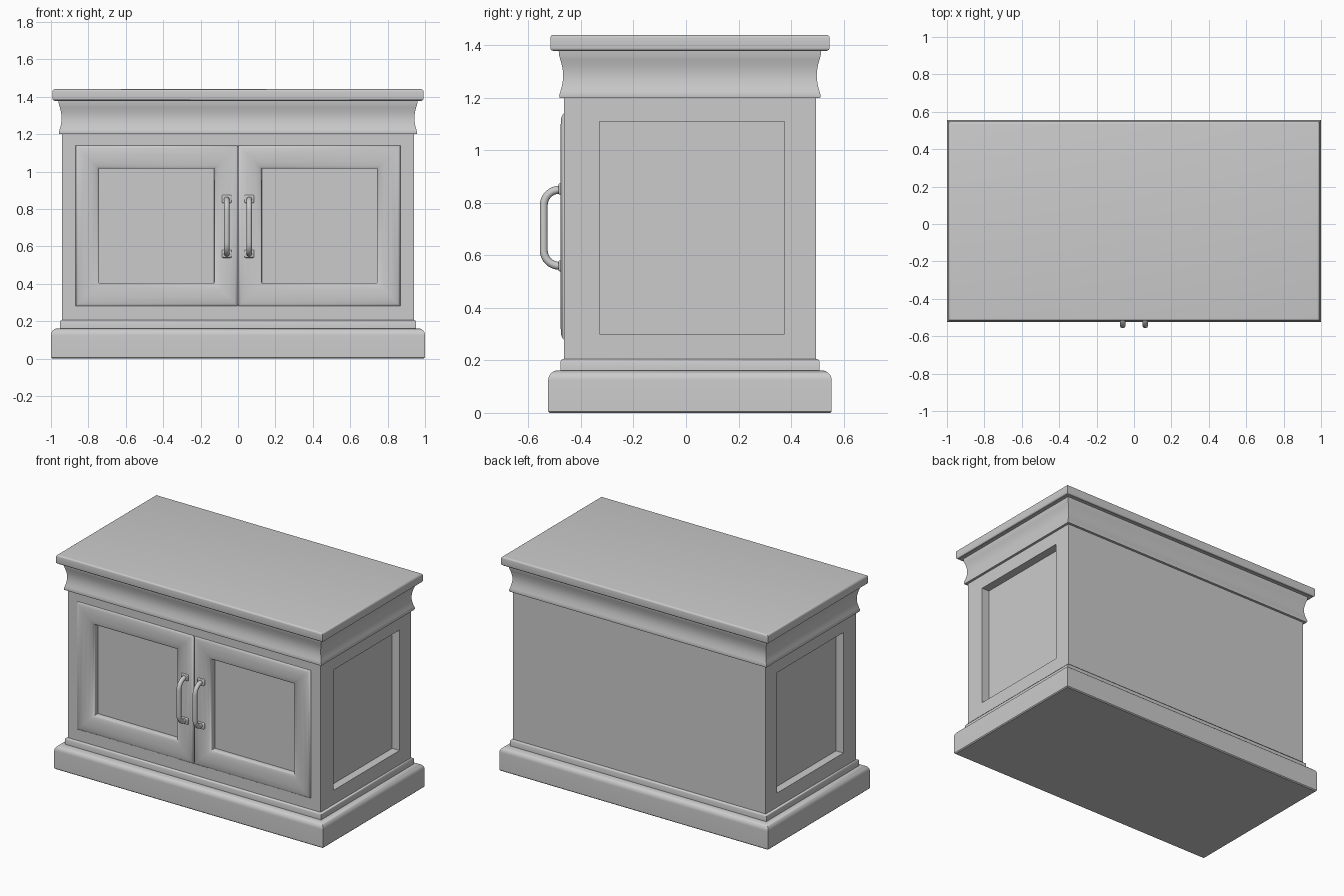
import bpy, bmesh, math

if "Cube" in bpy.data.objects:
    bpy.data.objects.remove(bpy.data.objects["Cube"])

YC = 0.015           # cabinet centre in y (handles take up the space in front)
HX, HY = 1.0, 0.54   # half size of the plinth footprint


def finish(obj, angle=40):
    bpy.ops.object.select_all(action='DESELECT')
    obj.select_set(True)
    bpy.context.view_layer.objects.active = obj
    bpy.ops.object.shade_smooth_by_angle(angle=math.radians(angle))
    return obj


def loft(name, rings):
    """Skin a closed solid through equal-length rings of points."""
    bm = bmesh.new()
    loops = [[bm.verts.new(p) for p in r] for r in rings]
    n = len(loops[0])
    for a, b in zip(loops, loops[1:]):
        for i in range(n):
            j = (i + 1) % n
            bm.faces.new((a[i], a[j], b[j], b[i]))
    bm.faces.new(loops[0])
    bm.faces.new(loops[-1])
    bmesh.ops.recalc_face_normals(bm, faces=bm.faces)
    me = bpy.data.meshes.new(name)
    bm.to_mesh(me)
    bm.free()
    obj = bpy.data.objects.new(name, me)
    bpy.context.collection.objects.link(obj)
    return finish(obj)


def moulding(name, profile):
    """Rectangular moulding from (inset, z) steps around the cabinet footprint."""
    return loft(name, [[(sx * (HX - d), YC + sy * (HY - d), z)
                        for sx, sy in ((-1, -1), (1, -1), (1, 1), (-1, 1))]
                       for d, z in profile])


def box(name, x0, x1, y0, y1, z0, z1):
    return loft(name, [[(x0, y0, z), (x1, y0, z), (x1, y1, z), (x0, y1, z)] for z in (z0, z1)])


def arc(cx, cz, r, a0, a1, n):
    return [(cx + r * math.cos(math.radians(a0 + (a1 - a0) * i / n)),
             cz + r * math.sin(math.radians(a0 + (a1 - a0) * i / n))) for i in range(n + 1)]


# Plinth with rounded shoulder and small upper step
shoulder = arc(0.038, 0.124, 0.038, 180, 90, 8)
moulding("plinth", [(0.006, 0), (0, 0.006)] + shoulder +
         [(0.047, 0.162), (0.047, 0.196), (0.050, 0.202), (0.056, 0.205)])

# Cove crown below the top
cove = [(0.042 + 0.015 * math.sin(math.pi * i / 10), 1.21 + 0.15 * i / 10) for i in range(11)]
moulding("crown", [(0.06, 1.2), (0.044, 1.2)] + cove + [(0.04, 1.38)])

# Top slab with eased edges
moulding("top_slab", [(0.018, 1.378)] + arc(0.018, 1.390, 0.010, 270, 180, 4) +
         arc(0.020, 1.428, 0.012, 180, 90, 4))

# Carcass with sunk side panels and a door opening
body = box("carcass", -0.94, 0.94, -0.465, 0.495, 0.19, 1.22)
cutters = [box("side_cutter", s - 0.1, s + 0.1, -0.33, 0.375, 0.3, 1.11) for s in (-0.985, 0.985)]
cutters.append(box("door_cutter", -0.86, 0.86, -0.6, -0.425, 0.29, 1.13))
for c in cutters:
    c.hide_render = True
    mod = body.modifiers.new("cut", 'BOOLEAN')
    mod.operation, mod.solver, mod.object = 'DIFFERENCE', 'EXACT', c
    bpy.context.view_layer.objects.active = body
    bpy.ops.object.modifier_apply(modifier=mod.name)
    bpy.data.objects.remove(c)
finish(body)

for side, s in (("left", -1), ("right", 1)):
    # Door: cushioned frame around a sunk panel, from (inset, y) steps
    steps = [(0, -0.422), (0, -0.465), (0.003, -0.470), (0.015, -0.475), (0.05, -0.478),
             (0.085, -0.476), (0.11, -0.470), (0.122, -0.464), (0.125, -0.458), (0.125, -0.428)]
    loft(side + "_door", [[(s * x, y, z) for x, z in
                           ((0.002 + d, 0.28 + d), (0.868 - d, 0.28 + d),
                            (0.868 - d, 1.14 - d), (0.002 + d, 1.14 - d))] for d, y in steps])

    # Bowed tubular handle
    path = [(-0.465, 0.56)] + arc(-0.482, 0.62, 0.06, 270, 180, 8) + \
        arc(-0.482, 0.79, 0.06, 180, 90, 8) + [(-0.465, 0.85)]
    tangents = [(path[min(i + 1, len(path) - 1)][0] - path[max(i - 1, 0)][0],
                 path[min(i + 1, len(path) - 1)][1] - path[max(i - 1, 0)][1]) for i in range(len(path))]
    rings = []
    for (y, z), (ty, tz) in zip(path, tangents):
        l = math.hypot(ty, tz)
        rings.append([(s * 0.06 + 0.015 * math.cos(k * math.pi / 8),
                       y - 0.015 * math.sin(k * math.pi / 8) * tz / l,
                       z + 0.015 * math.sin(k * math.pi / 8) * ty / l) for k in range(16)])
    loft(side + "_handle", rings)

    # Handle mounting feet
    for end, z in (("lower", 0.56), ("upper", 0.853)):
        foot = box(f"{side}_handle_{end}_foot", s * 0.06 - 0.026, s * 0.06 + 0.026,
                   -0.486, -0.465, z - 0.021, z + 0.021)
        bev = foot.modifiers.new("bevel", 'BEVEL')
        bev.width, bev.segments = 0.005, 2
